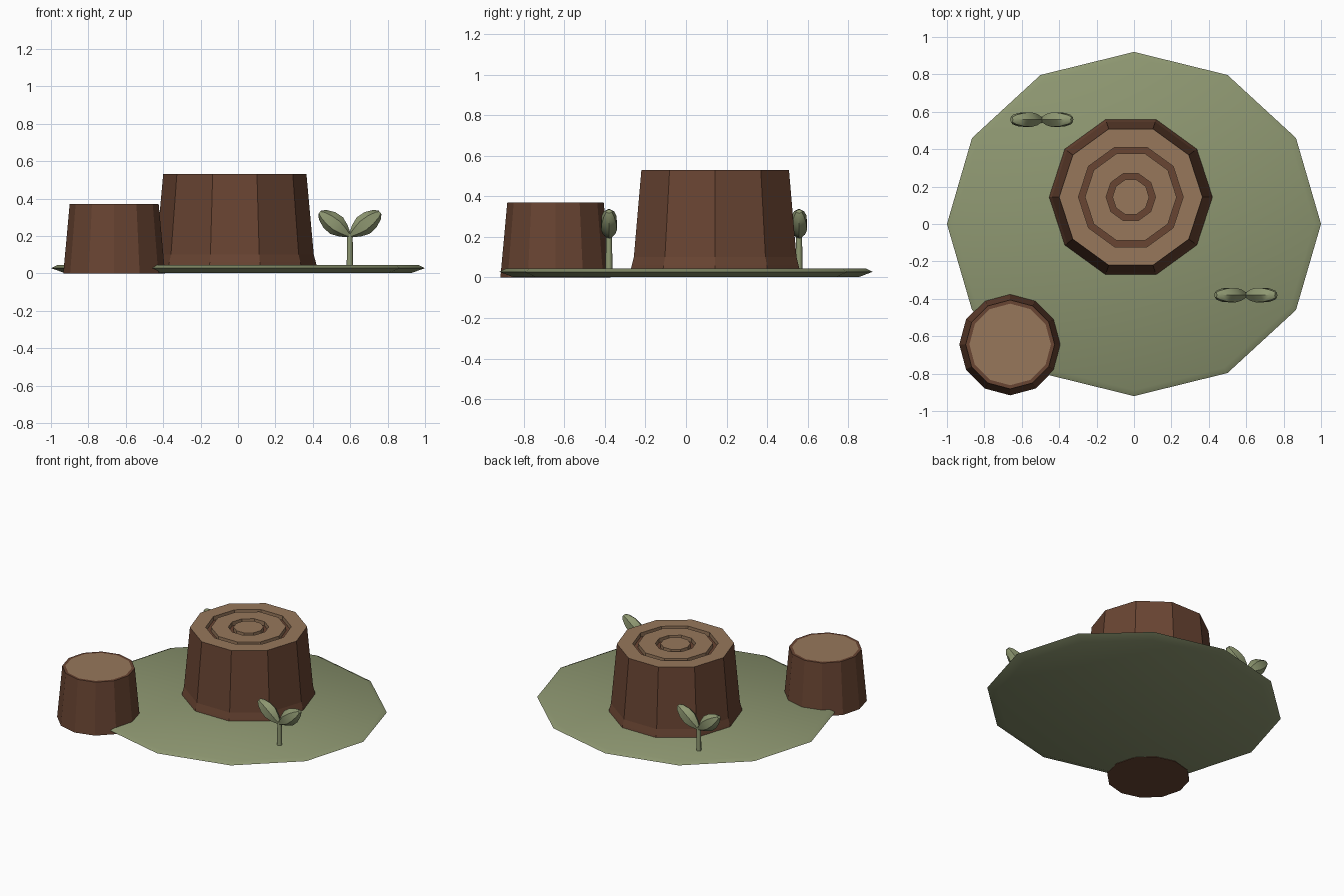
import bpy, bmesh
from math import cos, sin, pi, radians
from mathutils import Vector

cube = bpy.data.objects.get("Cube")
if cube:
    bpy.data.objects.remove(cube)


def material(name, rgb):
    m = bpy.data.materials.new(name)
    m.use_nodes = True
    m.diffuse_color = (*rgb, 1)
    m.node_tree.nodes["Principled BSDF"].inputs["Base Color"].default_value = (*rgb, 1)
    return m


GREEN = material("moss green", (0.27, 0.31, 0.165))
BARK = material("bark brown", (0.14, 0.058, 0.032))
WOOD = material("cut wood", (0.31, 0.185, 0.105))


def loft(name, rings, mats, slots=None, smooth=None):
    """Skin closed rings in order and cap both ends; slots gives a material per band, last one for the end cap."""
    bm = bmesh.new()
    loops = [[bm.verts.new(p) for p in ring] for ring in rings]
    n = len(loops[0])
    for i, (a, b) in enumerate(zip(loops, loops[1:])):
        for j in range(n):
            k = (j + 1) % n
            f = bm.faces.new((a[j], a[k], b[k], b[j]))
            f.material_index = slots[i] if slots else 0
    bm.faces.new(loops[0][::-1])
    end = bm.faces.new(loops[-1])
    end.material_index = slots[-1] if slots else 0
    bmesh.ops.recalc_face_normals(bm, faces=bm.faces)
    for f in bm.faces:
        f.smooth = smooth is not None
    mesh = bpy.data.meshes.new(name)
    bm.to_mesh(mesh)
    bm.free()
    for m in mats:
        mesh.materials.append(m)
    ob = bpy.data.objects.new(name, mesh)
    bpy.context.collection.objects.link(ob)
    if smooth:
        bpy.ops.object.select_all(action='DESELECT')
        ob.select_set(True)
        bpy.context.view_layer.objects.active = ob
        bpy.ops.object.shade_smooth_by_angle(angle=radians(smooth))
    return ob


def circle(x, y, z, r, sides, squash=1.0):
    return [Vector((x + r * cos(2 * pi * i / sides), y + squash * r * sin(2 * pi * i / sides), z))
            for i in range(sides)]


# Grass patch: slightly squashed twelve-sided disc with a thin rim
loft("grass_patch",
     [circle(0, 0, z, r, 12, 0.92) for r, z in ((0.93, 0.003), (1.0, 0.028), (0.965, 0.045))],
     [GREEN], smooth=60)

# Large stump: flared base, growth rings cut as grooves in the top
top, floor = 0.53, 0.50
stump = [(0.44, 0.03, 0), (0.433, 0.06, 0), (0.422, 0.1, 0), (0.383, top, 1)]
for outer, inner in ((0.28, 0.245), (0.132, 0.098)):
    stump += [(outer, top, 1), (outer, floor, 0), (inner, floor, 1), (inner, top, 1)]
loft("large_stump", [circle(-0.017, 0.144, z, r, 10) for r, z, _ in stump],
     [BARK, WOOD], [s for _, _, s in stump])

# Small stump: tapered, with a bark rim around the cut face
log = [(0.272, 0, 0), (0.238, 0.37, 0), (0.218, 0.37, 1)]
loft("small_stump", [circle(-0.662, -0.644, z, r, 12) for r, z, _ in log],
     [BARK, WOOD], [s for _, _, s in log])

# Leaf sections: distance along the leaf, half width, half thickness
LEAF = [(0, 0.01, 0.012), (0.045, 0.038, 0.03), (0.09, 0.056, 0.039),
        (0.14, 0.052, 0.036), (0.185, 0.032, 0.025), (0.205, 0.012, 0.014)]


def sprout(name, x, y):
    loft(name + "_stem", [circle(x, y, z, r, 8) for z, r in ((0.03, 0.017), (0.215, 0.015))],
         [GREEN], smooth=50)
    tilt = radians(38)
    for side, label in ((1, "left"), (-1, "right")):
        along = Vector((side * cos(tilt), 0, sin(tilt)))
        across = Vector((-side * sin(tilt), 0, cos(tilt)))
        base = Vector((x, y, 0.2))
        rings = []
        for d, w, t in LEAF:
            rings.append([base + along * d + across * (w * cos(i * pi / 3))
                          + Vector((0, t * sin(i * pi / 3) / sin(pi / 3), 0)) for i in range(6)])
        loft(f"{name}_{label}_leaf", rings, [GREEN], smooth=50)


# Two matching sprouts
sprout("front_sprout", 0.598, -0.38)
sprout("back_sprout", -0.493, 0.558)
